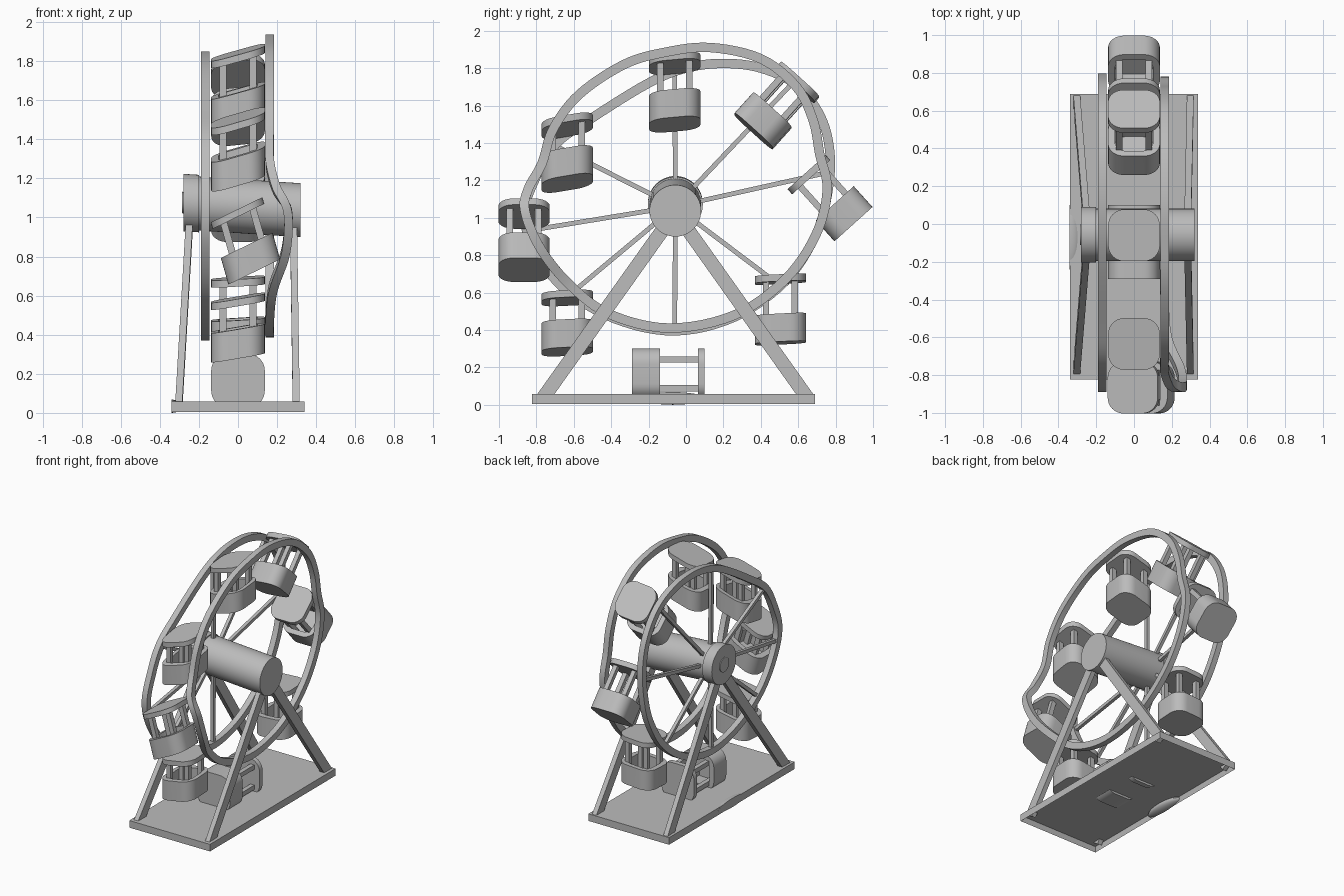
import bpy, bmesh, math
from mathutils import Vector, Matrix

cube = bpy.data.objects.get("Cube")
if cube:
    bpy.data.objects.remove(cube)

grey = bpy.data.materials.new("plain grey")
grey.use_nodes = True
grey.diffuse_color = (0.5, 0.5, 0.5, 1)
grey.node_tree.nodes["Principled BSDF"].inputs["Base Color"].default_value = (0.5, 0.5, 0.5, 1)


def finish(name, bm, matrix=Matrix(), smooth=False):
    bmesh.ops.transform(bm, matrix=matrix, verts=bm.verts)
    bmesh.ops.recalc_face_normals(bm, faces=bm.faces)
    mesh = bpy.data.meshes.new(name)
    bm.to_mesh(mesh)
    bm.free()
    mesh.materials.append(grey)
    obj = bpy.data.objects.new(name, mesh)
    bpy.context.collection.objects.link(obj)
    if smooth:
        bpy.ops.object.select_all(action='DESELECT')
        obj.select_set(True)
        bpy.context.view_layer.objects.active = obj
        bpy.ops.object.shade_smooth_by_angle(angle=math.radians(35))
    return obj


def slant(kx, ky=0):
    """Shear that lifts z along x and y."""
    m = Matrix.Identity(4)
    m[2][0], m[2][1] = kx, ky
    return m


def add_box(bm, center, size):
    bmesh.ops.create_cube(bm, size=1, matrix=Matrix.Translation(center) @ Matrix.Diagonal((*size, 1)))


def beam(name, a, b, thick_x, width):
    """Box beam from a to b, kept flat to the x axis."""
    a, b = Vector(a), Vector(b)
    d = (b - a).normalized()
    side = d.cross(Vector((1, 0, 0))).normalized()
    across = side.cross(d)
    m = Matrix((across, side, d)).transposed().to_4x4()
    m.translation = (a + b) / 2
    bm = bmesh.new()
    add_box(bm, (0, 0, 0), (thick_x, width, (b - a).length))
    return finish(name, bm, m)


def hub_part(name, x0, x1, radius):
    """Cylinder along x on the sagging hub axis, with upright ends."""
    bm = bmesh.new()
    bmesh.ops.create_cone(bm, cap_ends=True, segments=48, radius1=radius, radius2=radius, depth=x1 - x0)
    m = (Matrix.Translation((0, hub_y, 1.058)) @ slant(-0.065)
         @ Matrix.Translation(((x0 + x1) / 2, 0, 0)) @ Matrix.Rotation(math.pi / 2, 4, 'Y'))
    return finish(name, bm, m, True)


def rim(name, points, steps=6, half_x=0.022, half_r=0.025):
    """Sweep a rectangle around a closed loop of (x, y, z) points."""
    pts = [Vector(p) for p in points]
    n = len(pts)
    path = []
    for i in range(n):
        p0, p1, p2, p3 = (pts[(i + k) % n] for k in (-1, 0, 1, 2))
        for s in range(steps):
            t = s / steps
            path.append(0.5 * (2 * p1 + (p2 - p0) * t + (2 * p0 - 5 * p1 + 4 * p2 - p3) * t * t
                               + (3 * p1 - p0 - 3 * p2 + p3) * t ** 3))
    bm = bmesh.new()
    rings = []
    for i, p in enumerate(path):
        d = (path[(i + 1) % len(path)] - path[i - 1]).normalized()
        out = d.cross(Vector((1, 0, 0))).normalized()
        across = out.cross(d)
        rings.append([bm.verts.new(p + across * u * half_x + out * v * half_r)
                      for u, v in ((-1, -1), (1, -1), (1, 1), (-1, 1))])
    for i, r in enumerate(rings):
        q = rings[(i + 1) % len(rings)]
        for k in range(4):
            bm.faces.new((r[k], r[(k + 1) % 4], q[(k + 1) % 4], q[k]))
    return finish(name, bm, smooth=True)


def rounded_loop(bm, half, radius, z, per_corner=8):
    verts = []
    for c, (sx, sy) in enumerate(((1, 1), (-1, 1), (-1, -1), (1, -1))):
        for k in range(per_corner + 1):
            a = math.pi / 2 * (c + k / per_corner)
            verts.append(bm.verts.new((sx * (half - radius) + radius * math.cos(a),
                                       sy * (half - radius) + radius * math.sin(a), z)))
    return verts


def loft(bm, loops):
    """Skin stacked rounded squares and close both ends."""
    rings = [rounded_loop(bm, *l) for l in loops]
    for a, b in zip(rings, rings[1:]):
        for i in range(len(a)):
            j = (i + 1) % len(a)
            bm.faces.new((a[i], a[j], b[j], b[i]))
    bm.faces.new(rings[0])
    bm.faces.new(rings[-1])


def cabin(name, center, height, kx=0, ky=0, pitch=0, roll=0):
    m = (Matrix.Translation(center) @ slant(kx, ky) @ Matrix.Rotation(math.radians(pitch), 4, 'X')
         @ Matrix.Rotation(math.radians(-roll), 4, 'Y'))
    h = height / 2
    # hollow tub
    bm = bmesh.new()
    loft(bm, [(0.137, 0.085, -h), (0.137, 0.085, -h + 0.15),
              (0.1, 0.055, -h + 0.15), (0.1, 0.055, -h + 0.04)])
    finish(name + "_tub", bm, m, True)
    # canopy
    bm = bmesh.new()
    loft(bm, [(0.137, 0.085, h - 0.037), (0.137, 0.085, h)])
    finish(name + "_canopy", bm, m, True)
    # posts
    bm = bmesh.new()
    for sx in (-1, 1):
        for sy in (-1, 1):
            add_box(bm, (sx * 0.077, sy * 0.077, 0), (0.034, 0.034, 2 * h - 0.06))
    finish(name + "_posts", bm, m)


# base tray, hollow underneath
bm = bmesh.new()
add_box(bm, (0, -0.067, 0.031), (0.68, 1.513, 0.054))
under = [f for f in bm.faces if f.normal.z < -0.5]
bmesh.ops.inset_region(bm, faces=under, thickness=0.012)
bmesh.ops.translate(bm, verts=under[0].verts, vec=(0, 0, 0.04))
finish("base", bm)

# shallow bulge through the edge of the base
bm = bmesh.new()
bmesh.ops.create_uvsphere(bm, u_segments=32, v_segments=12, radius=1,
                          matrix=Matrix.Diagonal((0.06, 0.17, 0.034, 1)))
cut = bmesh.ops.bisect_plane(bm, geom=bm.verts[:] + bm.edges[:] + bm.faces[:],
                             plane_co=(0, 0, 0), plane_no=(-1, 0, 0), clear_outer=True)
bmesh.ops.holes_fill(bm, edges=[e for e in bm.edges if e.is_boundary])
finish("base_bulge", bm, Matrix.Translation((-0.341, -0.07, 0.034)), True)

# sagging hub drum and end disc
hub_y = -0.057
hub_part("hub_drum", -0.21, 0.32, 0.138)
hub_part("hub_disc", -0.28, -0.2, 0.147)
hub_part("hub_cap", -0.286, -0.27, 0.055)

# A-frame legs
for side, foot_x, top_x in (("right", -0.303, -0.245), ("left", 0.298, 0.283)):
    for end, foot_y in (("front", -0.765), ("back", 0.65)):
        beam(side + "_" + end + "_leg", (foot_x, foot_y, 0.035), (top_x, hub_y, 1.03), 0.036, 0.075)

# wheel rims, one buckled outward and one flattened
left_path = [(-.09, .41), (-.41, .485), (-.62, .64), (-.775, .83), (-.86, 1.03), (-.845, 1.15),
             (-.77, 1.29), (-.71, 1.475), (-.57, 1.66), (-.33, 1.82), (-.11, 1.885), (.13, 1.91),
             (.40, 1.85), (.59, 1.70), (.68, 1.52), (.715, 1.34), (.755, 1.15), (.695, .91),
             (.53, .67), (.26, .48)]
buckle = {2: 0.18, 3: 0.245, 4: 0.255, 5: 0.195}
rim("left_rim", [(buckle.get(i, 0.162), y, z) for i, (y, z) in enumerate(left_path)])

right_path = [(-.06, .395), (-.38, .46), (-.65, .62), (-.81, .83), (-.865, 1.02), (-.81, 1.2),
              (-.7, 1.39), (-.5, 1.535), (-.2, 1.72), (0, 1.80), (.2, 1.825), (.4, 1.8),
              (.59, 1.71), (.72, 1.54), (.77, 1.34), (.755, 1.12), (.69, .9), (.53, .66), (.26, .47)]
rim("right_rim", [(-0.168, y, z) for y, z in right_path])

# spokes
spoke_ends = [(-.06, .4), (-.62, .59), (-.85, .93), (-.69, 1.38),
              (-.06, 1.78), (.56, 1.71), (.75, 1.24), (.5, .64)]
for i, (y, z) in enumerate(spoke_ends):
    beam("spoke_%d" % (i + 1), (-0.168, hub_y, 1.06), (-0.168, y, z), 0.025, 0.025)

# hanging cabins, skewed, two swung over and one fallen on the base
cabin("top_cabin", (0, -.06, 1.672), .345, kx=.28, ky=.09)
cabin("upper_front_cabin", (0, -.635, 1.348), .325, kx=.29, ky=.17)
cabin("front_cabin", (.038, -.866, .88), .35, kx=.22, roll=15)
cabin("lower_front_cabin", (0, -.635, .437), .305, kx=.17, ky=.05)
cabin("lower_back_cabin", (0, .505, .51), .36, kx=.06, ky=.05)
cabin("back_cabin", (0, .77, 1.105), .375, pitch=42)
cabin("upper_back_cabin", (0, .485, 1.60), .37, kx=.1, pitch=-42)
cabin("fallen_cabin", (0, -.095, .165), .39, pitch=-90)
